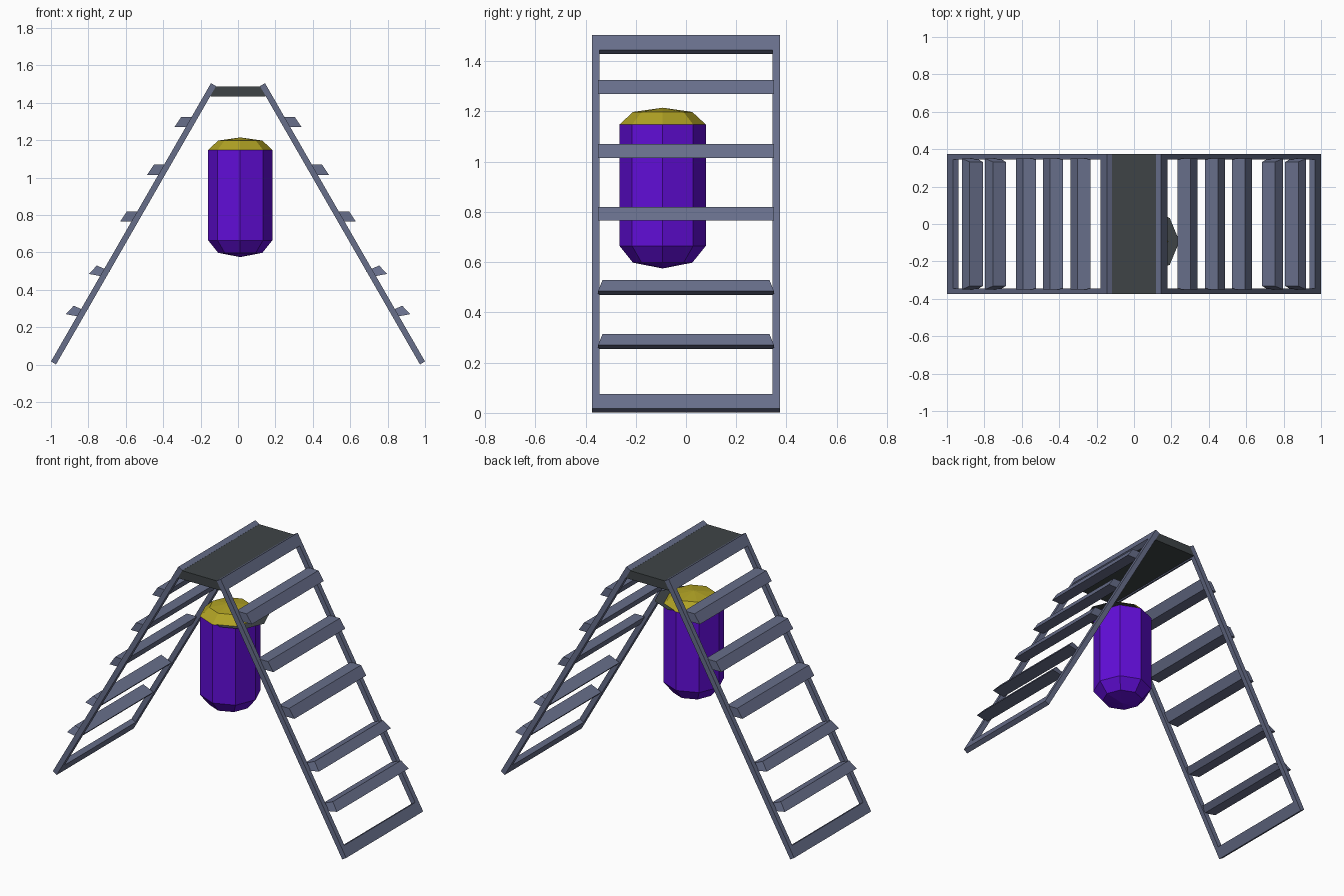
import bpy, bmesh
from math import sin, cos, pi

if "Cube" in bpy.data.objects:
    bpy.data.objects.remove(bpy.data.objects["Cube"], do_unlink=True)


def material(name, srgb):
    lin = [((c / 255 + 0.055) / 1.055) ** 2.4 for c in srgb]
    m = bpy.data.materials.new(name)
    m.use_nodes = True
    m.diffuse_color = (*lin, 1)
    m.node_tree.nodes["Principled BSDF"].inputs["Base Color"].default_value = (*lin, 1)
    return m


STEEL = material("blue grey steel", (103, 110, 138))
DARK = material("dark grey", (62, 68, 70))
PURPLE = material("purple", (97, 13, 215))
YELLOW = material("yellow", (176, 162, 36))


def finish(name, bm, *mats):
    bmesh.ops.recalc_face_normals(bm, faces=bm.faces)
    mesh = bpy.data.meshes.new(name)
    bm.to_mesh(mesh)
    bm.free()
    for m in mats:
        mesh.materials.append(m)
    bpy.context.collection.objects.link(bpy.data.objects.new(name, mesh))


def prism(name, section, y0, y1, mat, side=1, inset=(0, 0, 0, 0)):
    """Extrude an x-z section along y; inset pulls in the ends of each corner."""
    bm = bmesh.new()
    near, far = [[bm.verts.new((side * x, y + s * d, z)) for (x, z), d in zip(section, inset)]
                 for y, s in ((y0, 1), (y1, -1))]
    bm.faces.new(near)
    bm.faces.new(far)
    n = len(section)
    for i in range(n):
        j = (i + 1) % n
        bm.faces.new((near[i], near[j], far[j], far[i]))
    finish(name, bm, mat)


# Sloped ladder plane: x of the outer surface at height z
SLOPE = 0.575
HALF = 0.375


def outer(z):
    return 1.0 - (z - 0.017) * SLOPE


def slab(z0, z1):
    dx, dz = 0.027, 0.016
    return [(outer(z0), z0), (outer(z1), z1),
            (outer(z1) - dx, z1 - dz), (outer(z0) - dx, z0 - dz)]


# Ladder frames and treads, one on each side
for side, label in ((1, "left"), (-1, "right")):
    for y, end in ((-HALF, "front"), (HALF - 0.03, "back")):
        prism(f"{label}_{end}_rail", slab(0.017, 1.505), y, y + 0.03, STEEL, side)
    prism(f"{label}_bottom_bar", slab(0.017, 0.075), -0.345, 0.345, STEEL, side)
    prism(f"{label}_top_bar", slab(1.445, 1.505), -0.345, 0.345, STEEL, side)
    # Upper treads are level, the two lowest are tipped forward
    for i, z in enumerate((1.27, 1.015, 0.765)):
        t = z + 0.055
        prism(f"{label}_tread_{i + 1}",
              [(outer(z) - 0.015, z), (outer(z) + 0.06, z),
               (outer(t) + 0.055, t), (outer(t) - 0.015, t)], -0.35, 0.35, STEEL, side)
    for i, z in enumerate((0.475, 0.26)):
        t = z + 0.055
        prism(f"{label}_tread_{i + 4}",
              [(outer(z) - 0.02, z - 0.005), (outer(z) + 0.06, z + 0.01),
               (outer(t) + 0.05, t), (outer(t) - 0.02, t - 0.03)], -0.35, 0.35, STEEL, side,
              (0, 0, 0.018, 0.018))

# Top platform
prism("platform", [(-0.148, 1.435), (0.148, 1.435), (0.12, 1.488), (-0.12, 1.488)],
      -HALF, HALF, DARK)

# Hanging bag: eight-sided lathe with a yellow cap
CX, CY = 0.012, -0.093
bm = bmesh.new()
rings = [[bm.verts.new((CX + r * cos(k * pi / 4), CY + r * sin(k * pi / 4), z)) for k in range(8)]
         for r, z in ((0.118, 0.598), (0.172, 0.665), (0.172, 1.148), (0.118, 1.198))]
for a, b in zip(rings, rings[1:]):
    for k in range(8):
        bm.faces.new((a[k], a[k - 1], b[k - 1], b[k]))
for ring, z in ((rings[0], 0.575), (rings[-1], 1.215)):
    tip = bm.verts.new((CX, CY, z))
    for k in range(8):
        bm.faces.new((ring[k], ring[k - 1], tip))
for f in bm.faces:
    f.material_index = int(f.calc_center_median().z > 1.15)
finish("bag", bm, PURPLE, YELLOW)

# Thin flange beside the cap, with a corner pointing outward
bm = bmesh.new()
corners = [bm.verts.new((0.066 + 0.177 * cos(k * pi / 4), CY + 0.177 * sin(k * pi / 4), 1.15))
           for k in range(8)]
disc = bm.faces.new(corners)
bmesh.ops.solidify(bm, geom=[disc], thickness=0.004)
finish("cap_flange", bm, DARK)
